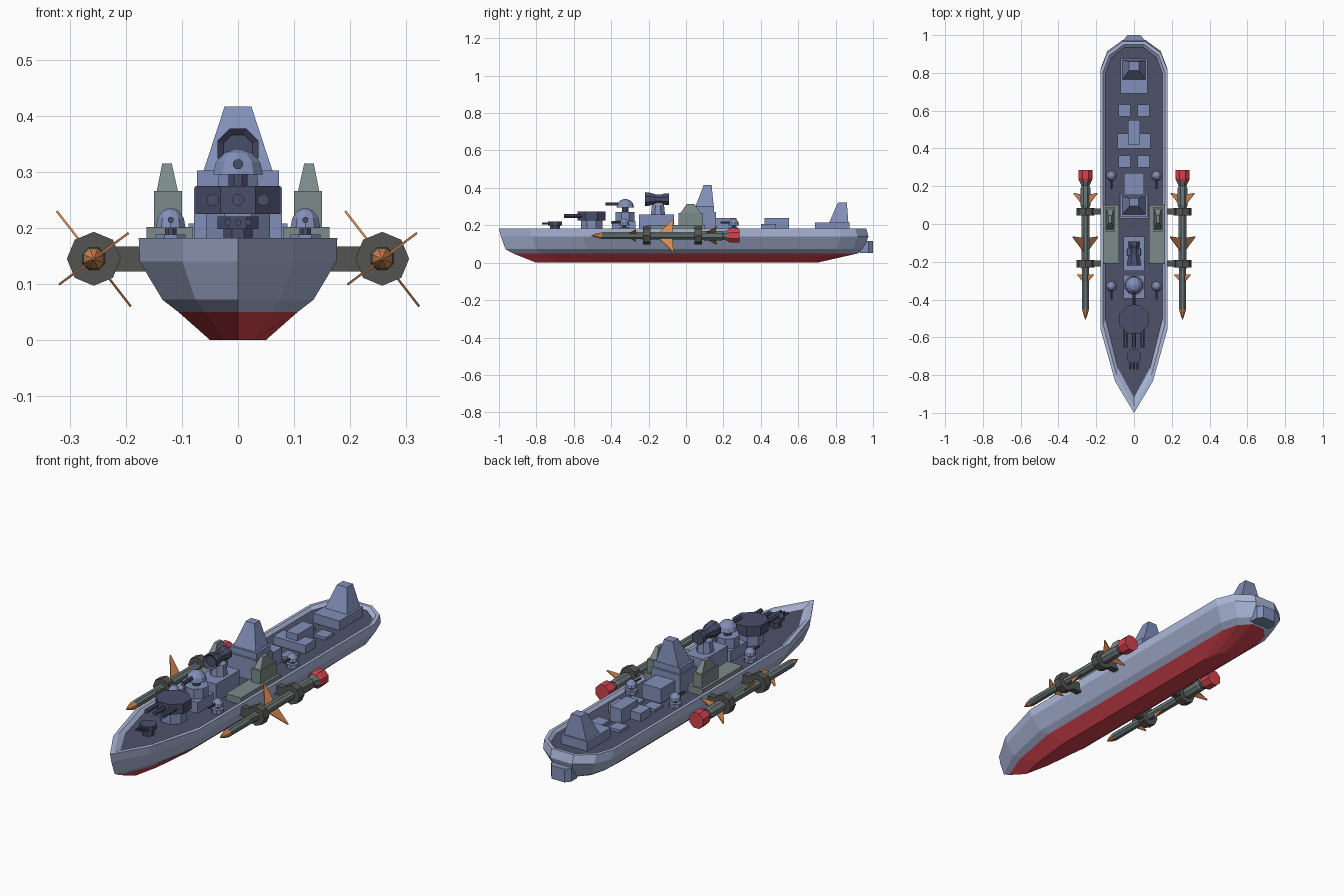
import bpy, bmesh, math
from mathutils import Vector

if "Cube" in bpy.data.objects:
    bpy.data.objects.remove(bpy.data.objects["Cube"])


def material(name, r, g, b):
    m = bpy.data.materials.new(name)
    lin = [((c / 255 + 0.055) / 1.055) ** 2.4 for c in (r, g, b)]
    m.diffuse_color = (*lin, 1)
    m.use_nodes = True
    m.node_tree.nodes["Principled BSDF"].inputs["Base Color"].default_value = m.diffuse_color
    return m


HULL = material("hull_grey_blue", 172, 184, 218)
RED = material("red", 212, 66, 78)
DECK = material("deck_dark_blue", 78, 81, 106)
BLUE = material("structure_blue", 130, 143, 184)
GUN = material("gun_dark_blue", 74, 78, 106)
GREEN = material("grey_green", 124, 138, 138)
BODY = material("missile_grey", 104, 118, 118)
RING = material("bracket_grey", 84, 84, 82)
ORANGE = material("fin_orange", 216, 138, 84)


def loft(name, rings, mats, rule=None):
    """Skin a stack of equal-length rings; rule(ring index) picks the material slot."""
    bm = bmesh.new()
    vs = [[bm.verts.new(p) for p in ring] for ring in rings]
    n = len(rings[0])
    for i in range(len(vs) - 1):
        for j in range(n):
            k = (j + 1) % n
            f = bm.faces.new((vs[i][j], vs[i][k], vs[i + 1][k], vs[i + 1][j]))
            f.material_index = rule(i) if rule else 0
    bottom = bm.faces.new(vs[0][::-1])
    bottom.material_index = rule(0) if rule else 0
    top = bm.faces.new(vs[-1])
    top.material_index = rule(len(vs) - 1) if rule else 0
    bmesh.ops.recalc_face_normals(bm, faces=bm.faces)
    me = bpy.data.meshes.new(name)
    bm.to_mesh(me)
    bm.free()
    for m in mats if isinstance(mats, list) else [mats]:
        me.materials.append(m)
    ob = bpy.data.objects.new(name, me)
    bpy.context.collection.objects.link(ob)
    return ob


def rect(x0, x1, y0, y1, z):
    return [(x0, y0, z), (x1, y0, z), (x1, y1, z), (x0, y1, z)]


def block(name, x, y, z, mat, top=None):
    """Box from (min, max) ranges; top = (x0, x1, y0, y1) tapers it."""
    t = top or (*x, *y)
    return loft(name, [rect(*x, *y, z[0]), rect(*t, z[1])], mat)


def turned(name, c, profile, mats, axis="z", sides=8, phase=0.5):
    """Profile of (radius, offset) turned around the z or y axis through c."""
    rings = []
    for r, h in profile:
        ring = []
        for i in range(sides):
            a = 2 * math.pi * (i + phase) / sides
            u, v = r * math.cos(a), r * math.sin(a)
            ring.append((c[0] + u, c[1] + v, c[2] + h) if axis == "z"
                        else (c[0] + u, c[1] + h, c[2] + v))
        rings.append(ring)
    return loft(name, rings, mats)


# Hull: one plan outline scaled per level, then the bulwark and recessed deck
half = [(0, -1), (.1, -.83), (.177, -.55), (.177, .85), (.142, .94), (.06, 1)]
outline = half + [(-x, y) for x, y in half[:0:-1]]
levels = [(0, .28, -.80, .70), (.05, .60, -.925, .92), (.072, .76, -.965, .95),
          (.14, .99, -.99, .975), (.182, 1, -1, .965),
          (.182, .92, -.965, .95), (.168, .85, -.92, .935)]
rings = [[(x * s, a + (b - a) * (y + 1) / 2, z) for x, y in outline]
         for z, s, a, b in levels]
loft("hull", rings, [HULL, RED, DECK],
     lambda i: 1 if i == 0 else 2 if i == 6 else 0)

# Stern block with chamfered corners
plan = [(-.055, .93), (.055, .93), (.055, .975), (.035, 1), (-.035, 1), (-.055, .975)]
loft("stern_block", [[(x, y, z) for x, y in plan] for z in (.052, .117)], BLUE)

# Small bow turret
turned("bow_turret_base", (0, -.70, 0), [(.028, .16), (.028, .2)], GUN)
turned("bow_turret", (0, -.70, 0), [(.04, .198), (.04, .22)], GUN)
for x in (-.018, 0, .018):
    turned("bow_gun_barrel", (x, -.7, .21), [(.006, -.07), (.006, 0)], GUN, "y")

# Main turret
turned("main_turret_base", (0, -.505, 0), [(.062, .16), (.062, .228)], BLUE)
turned("main_turret", (0, -.505, 0), [(.082, .225), (.082, .275)], GUN)
for x in (-.045, 0, .045):
    turned("main_gun_barrel", (x, -.505, .25), [(.011, -.148), (.011, 0)], GUN, "y")


# Domed guns: one large on the centreline, four small
def dome_gun(name, x, y, z0, base_r, z1, z2, r, h, barrel):
    turned(name + "_base", (x, y, 0), [(base_r, z0), (base_r, z1)], BLUE)
    turned(name + "_post", (x, y, 0), [(r * .4, z1), (r * .4, z2)], GUN)
    prof = [(r * math.cos(a), z2 + h * math.sin(a)) for a in (0, .5, 1.0, 1.45)]
    turned(name + "_dome", (x, y, 0), prof, BLUE, sides=10)
    turned(name + "_barrel", (x, y, z2 + h * .4), [(r * .2, -barrel), (r * .2, 0)], GUN, "y")


block("dome_gun_platform", (-.055, .055), (-.395, -.27), (.16, .222), BLUE)
dome_gun("large_dome_gun", 0, -.325, .2, .055, .27, .295, .047, .046, .105)
for x in (-.12, .12):
    for y in (-.33, .255):
        dome_gun("small_dome_gun", x, y, .16, .029, .188, .2, .028, .036, .07)

# Bridge and the dark searchlight on top
block("bridge", (-.055, .055), (-.25, -.065), (.16, .257), BLUE)
turned("bridge_round", (0, -.15, 0), [(.042, .25), (.035, .31)], BLUE)
turned("searchlight", (0, -.15, .34),
       [(.028, -.06), (.04, -.07), (.038, -.045), (.026, -.01), (.026, .02), (.033, .035), (.033, .058)],
       GUN, "y")

# Main tower
block("tower_lower", (-.078, .078), (.03, .16), (.16, .272), BLUE)
block("tower_upper", (-.073, .073), (.04, .15), (.27, .302), BLUE)
block("tower_mast", (-.062, .062), (.05, .148), (.30, .416), BLUE, (-.024, .024, .095, .137))
block("tower_rear", (-.052, .052), (.15, .27), (.16, .24), BLUE)

# Grey-green side houses with peaks
for s in (-1, 1):
    a, b = sorted((s * .08, s * .163))
    block("side_house", (a, b), (-.21, .1), (.16, .202), GREEN)
    a, b = sorted((s * .1, s * .15))
    block("side_house_upper", (a, b), (-.04, .09), (.2, .266), GREEN)
    a, b = sorted((s * .107, s * .145))
    c, d = sorted((s * .118, s * .135))
    block("side_house_peak", (a, b), (-.03, .08), (.265, .315), GREEN, (c, d, .005, .045))

# Aft hatches and deck house
for x in (-.05, .05):
    for y in (.33, .6):
        block("deck_hatch", (x - .032, x + .032), (y - .032, y + .032), (.16, .182), BLUE)
block("deck_house_wide", (-.088, .088), (.4, .48), (.16, .208), BLUE)
block("deck_house_tall", (-.032, .032), (.42, .55), (.16, .24), BLUE)

# Aft tower
block("aft_tower_base", (-.072, .072), (.69, .875), (.16, .215), BLUE)
block("aft_tower", (-.062, .062), (.765, .868), (.213, .322), BLUE, (-.027, .027, .812, .86))


# Missiles: slung on both sides, same orientation on each
def fin(name, c, direction, root, tip):
    """Swept triangular fin from the axis to c + direction, thin across its plane."""
    d = Vector((direction[0], 0, direction[1]))
    side = Vector((-d.z, 0, d.x)).normalized() * .002
    c = Vector(c)
    pts = [c + Vector((0, root[0], 0)), c + d + Vector((0, tip - .006, 0)),
           c + d + Vector((0, tip, 0)), c + Vector((0, root[1], 0))]
    loft(name, [[p - side for p in pts], [p + side for p in pts]], ORANGE)


for x in (-.257, .257):
    c = (x, 0, .145)
    turned("missile_nose", c, [(.002, -.505), (.012, -.48), (.02, -.45)], ORANGE, "y")
    turned("missile_body", c, [(.02, -.45), (.02, -.25), (.022, -.23), (.022, .08),
                               (.028, .1), (.028, .19), (.022, .2), (.034, .226)], BODY, "y")
    turned("missile_booster", c, [(.035, .225), (.041, .24), (.041, .287)], RED, "y")
    for s in (-1, 1):
        fin("missile_main_fin", c, (-.066 * s, .085 * s), (-.16, -.075), -.066)
        fin("missile_front_fin", c, (.042 * s, .031 * s), (-.32, -.27), -.266)
        fin("missile_rear_fin", c, (.062 * s, .046 * s), (.08, .15), .165)
    # Brackets holding the missile to the hull
    for y in (-.21, .065):
        turned("missile_ring", (x, y, .145), [(.048, -.02), (.048, .02)], RING, "y", phase=0)
        a, b = sorted((math.copysign(.15, x), x))
        block("missile_strut", (a, b), (y - .016, y + .016), (.122, .167), RING)
